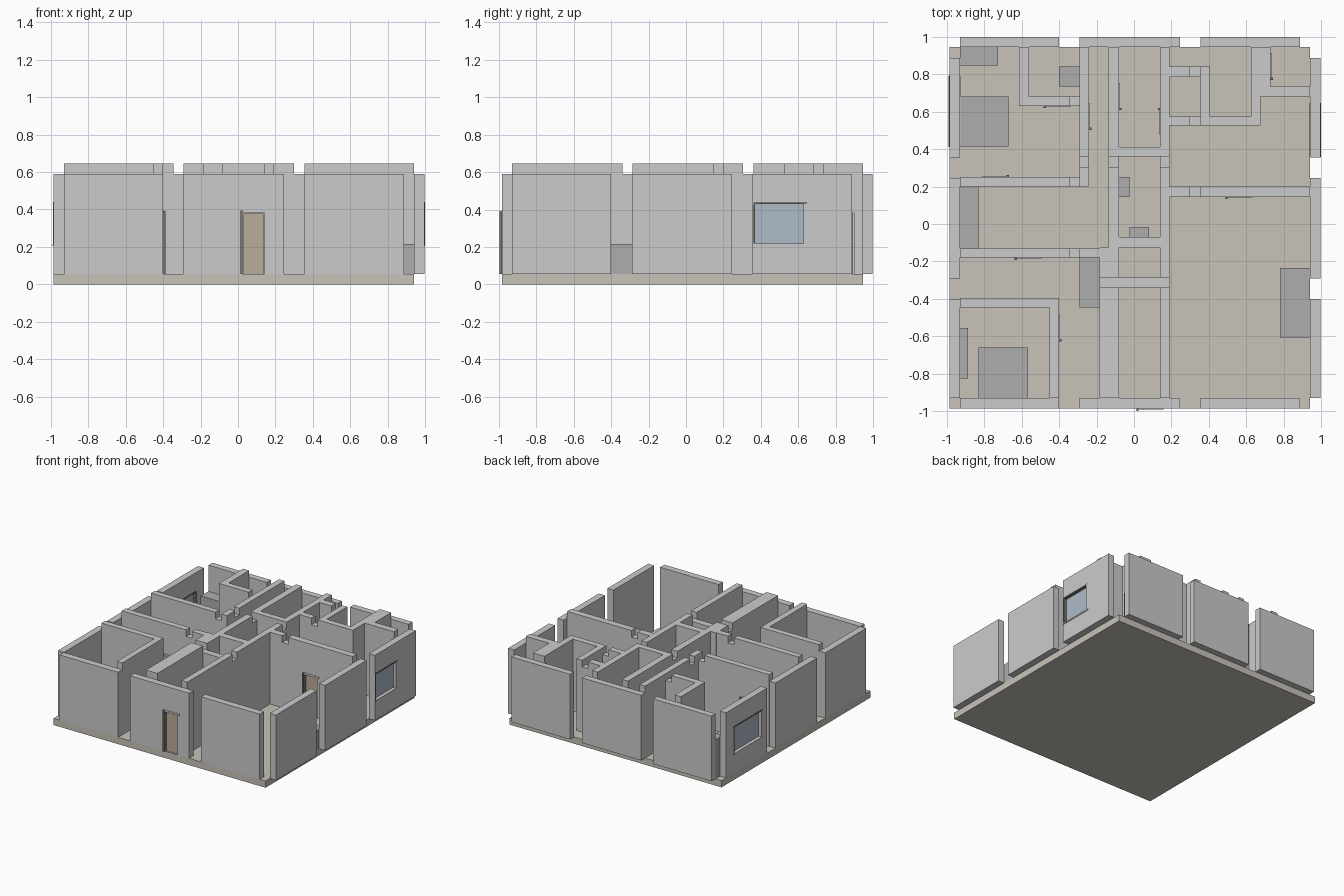
import bpy, math
from mathutils import Matrix, Vector


def material(name, rgb):
    m = bpy.data.materials.new(name)
    m.diffuse_color = (*rgb, 1)
    return m


FLOOR = material("floor_beige", (0.58, 0.55, 0.49))
DARK = material("furniture_grey", (0.42, 0.42, 0.42))
TAN = material("door_tan", (0.5, 0.42, 0.32))
GLASS = material("glass_blue", (0.42, 0.5, 0.58))
JAMB = material("jamb_dark", (0.2, 0.18, 0.16))

BASE, LOW, HIGH, T = 0.055, 0.59, 0.645, 0.055


def box(name, x0, x1, y0, y1, z0, z1, mat=None, turn=None):
    bpy.ops.mesh.primitive_cube_add(size=1)
    o = bpy.context.object
    o.name = name
    m = Matrix.Translation(((x0 + x1) / 2, (y0 + y1) / 2, (z0 + z1) / 2)) @ \
        Matrix.Diagonal((x1 - x0, y1 - y0, z1 - z0, 1))
    o.data.transform(turn @ m if turn else m)
    if mat:
        o.data.materials.append(mat)
    return o


def cut(target, cutter):
    cutter.hide_render = True
    cutter.display_type = 'WIRE'
    mod = target.modifiers.new("opening", 'BOOLEAN')
    mod.operation, mod.solver, mod.object = 'DIFFERENCE', 'EXACT', cutter


# Floor slab
box("floor_slab", -0.985, 0.94, -0.985, 0.945, 0, BASE, FLOOR)

# Outer walls: three panels on every side
outer = {}
for i, (a, b) in enumerate([(-0.93, -0.4), (-0.29, 0.245), (0.355, 0.887)]):
    outer["front", i] = box("front_wall", a, b, -0.985, -0.93, BASE, LOW)
    outer["back", i] = box("back_wall", a, b, 0.945, 0.997, BASE, LOW)
    outer["left", i] = box("left_wall", -0.985, -0.93, a, b, BASE, LOW)
    outer["right", i] = box("right_wall", 0.94, 0.995, a, b, BASE, LOW)

# Inner walls, tall
W = {}
for key, x0, x1, y0, y1 in [
    ("closet_side", -0.615, -0.56, 0.63, 0.945),
    ("closet_front", -0.56, -0.345, 0.63, 0.68),
    ("store_a", -0.29, -0.24, 0.36, 0.945),
    ("store_b", -0.29, -0.24, 0.20, 0.305),
    ("hall_left_back", -0.135, -0.08, 0.36, 0.945),
    ("hall_left_mid", -0.135, -0.08, -0.125, 0.305),
    ("hall_left_link", -0.185, -0.08, -0.285, -0.125),
    ("hall_left_front", -0.185, -0.08, -0.93, -0.34),
    ("hall_right_back", 0.14, 0.19, 0.36, 0.945),
    ("hall_right_mid", 0.14, 0.19, -0.285, 0.305),
    ("hall_right_front", 0.14, 0.19, -0.93, -0.34),
    ("hall_cross_back", -0.08, 0.14, 0.36, 0.41),
    ("hall_cross_mid", -0.08, 0.14, -0.125, -0.07),
    ("left_mid_north", -0.93, -0.345, 0.20, 0.25),
    ("left_mid_south_a", -0.93, -0.345, -0.18, -0.13),
    ("left_mid_south_b", -0.29, -0.185, -0.18, -0.13),
    ("left_front_north", -0.93, -0.45, -0.445, -0.395),
    ("left_front_side", -0.45, -0.4, -0.93, -0.395),
    ("right_mid", 0.355, 0.94, 0.145, 0.20),
    ("bath_west", 0.355, 0.405, 0.525, 0.84),
    ("bath_south", 0.405, 0.625, 0.525, 0.575),
    ("bath_east", 0.625, 0.675, 0.525, 0.735),
    ("bath_east_thick", 0.625, 0.73, 0.735, 0.945),
    ("bath_nook", 0.675, 0.94, 0.68, 0.735),
    ("nook_north", 0.19, 0.3, 0.785, 0.84),
    ("nook_south", 0.19, 0.3, 0.525, 0.575),
]:
    W[key] = box(key + "_wall", x0, x1, y0, y1, BASE, HIGH)

# Lower links between the tall walls
for x0, x1, y0, y1 in [
    (-0.345, -0.29, 0.63, 0.68), (-0.345, -0.29, 0.20, 0.25), (-0.345, -0.29, -0.18, -0.13),
    (0.3, 0.355, 0.145, 0.20), (0.3, 0.355, 0.525, 0.575), (0.3, 0.355, 0.785, 0.84),
    (-0.29, -0.24, 0.305, 0.36), (-0.135, -0.08, 0.305, 0.36), (0.14, 0.19, 0.305, 0.36),
    (-0.185, 0.19, -0.34, -0.285),
]:
    box("low_wall_link", x0, x1, y0, y1, BASE, LOW)
box("right_mid_stub_wall", 0.19, 0.3, 0.145, 0.20, BASE, HIGH)


# Doors: recess, leaf, dark jamb, and slim trim; local front faces -y
def door(wall, x, y, angle):
    t = Matrix.Translation((x, y, 0)) @ Matrix.Rotation(math.radians(angle), 4, 'Z')
    cut(wall, box("door_cutter", 0, 0.14, -0.05, 0.025, BASE - 0.01, 0.395, None, t))
    box("door_leaf", 0.015, 0.12, 0.015, 0.024, BASE, 0.378, TAN, t)
    box("door_jamb", -0.002, 0.01, -0.012, 0.024, BASE, 0.393, JAMB, t)
    box("door_side_trim", 0.127, 0.14, -0.002, 0.024, BASE, 0.393, None, t)
    box("door_top_trim", 0.01, 0.142, -0.004, 0.024, 0.38, 0.396, None, t)


for wall, x, y, angle in [
    (outer["front", 1], 0.015, -0.985, 0),
    (W["right_mid"], 0.49, 0.145, 0),
    (W["left_mid_south_a"], -0.635, -0.18, 0),
    (W["closet_front"], -0.48, 0.63, 0),
    (W["left_front_side"], -0.4, -0.625, 90),
    (W["bath_east_thick"], 0.73, 0.772, 90),
    (W["store_a"], -0.24, 0.505, 90),
    (W["hall_left_back"], -0.08, 0.61, 90),
    (W["hall_right_back"], 0.14, 0.618, -90),
    (W["left_mid_north"], -0.67, 0.25, 180),
]:
    door(wall, x, y, angle)


# Windows: opening, glass pane, sill, head and end post
def window(wall, x, y, angle, w):
    t = Matrix.Translation((x, y, 0)) @ Matrix.Rotation(math.radians(angle), 4, 'Z')
    cut(wall, box("window_cutter", 0, w, -0.05, 0.1, 0.21, 0.437, None, t))
    box("window_glass", 0, w, 0.024, 0.032, 0.21, 0.437, GLASS, t)
    box("window_sill", 0, w, -0.004, 0.058, 0.206, 0.217, None, t)
    box("window_head", 0, w, -0.002, 0.057, 0.43, 0.44, JAMB, t)
    box("window_post", w - 0.02, w, -0.002, 0.057, 0.217, 0.43, None, t)
    box("window_jamb", -0.002, 0.008, -0.002, 0.057, 0.217, 0.43, JAMB, t)


window(outer["right", 2], 0.995, 0.36, 90, 0.287)
window(outer["left", 2], -0.985, 0.79, -90, 0.38)

# Furniture blocks
for name, x0, x1, y0, y1, top in [
    ("wardrobe", -0.93, -0.725, 0.845, 0.945, 0.375),
    ("back_bed", -0.93, -0.67, 0.415, 0.68, 0.215),
    ("closet_cabinet", -0.4, -0.29, 0.735, 0.84, 0.215),
    ("counter", -0.93, -0.83, -0.13, 0.2, 0.215),
    ("hall_cabinet", -0.08, -0.025, 0.145, 0.25, 0.215),
    ("hall_bench", -0.025, 0.08, -0.07, -0.015, 0.215),
    ("side_counter", -0.29, -0.185, -0.445, -0.18, 0.215),
    ("sofa", 0.78, 0.94, -0.605, -0.235, 0.215),
    ("front_bed", -0.83, -0.565, -0.93, -0.66, 0.215),
    ("dresser", -0.93, -0.885, -0.825, -0.555, 0.215),
]:
    box(name, x0, x1, y0, y1, BASE, top, DARK)
